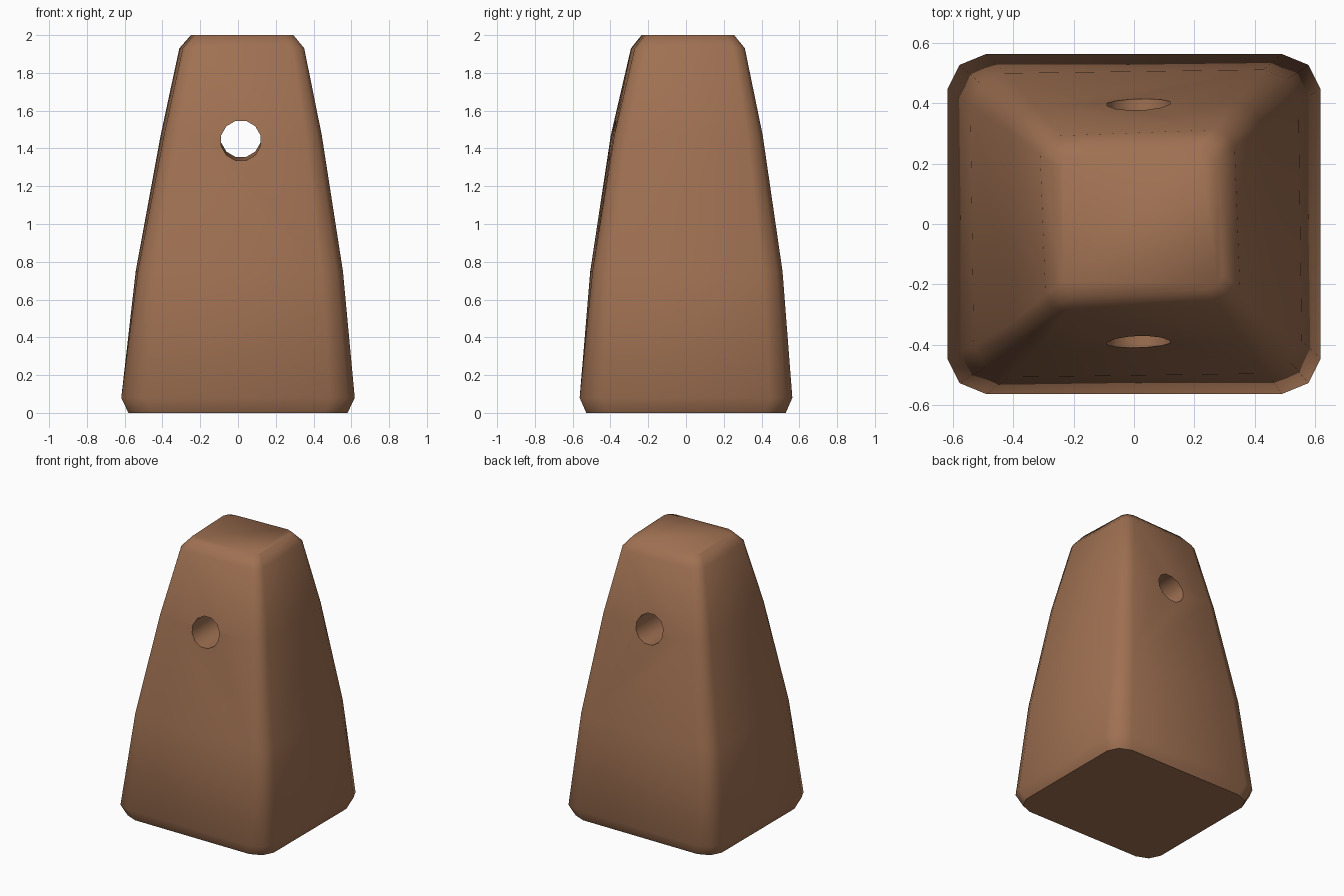
import bpy
import bmesh
from math import radians
from mathutils import Matrix, Vector

cube = bpy.data.objects.get("Cube")
if cube:
    bpy.data.objects.remove(cube, do_unlink=True)

clay = bpy.data.materials.new("brown_clay")
clay.use_nodes = True
colour = (0.35, 0.165, 0.085, 1)
clay.diffuse_color = colour
clay.node_tree.nodes["Principled BSDF"].inputs["Base Color"].default_value = colour

# Cross-sections: height, half width, half depth, x shift, y shift, twist in degrees
SECTIONS = [
    (0.0, 0.58, 0.528, 0, 0, 0),
    (0.08, 0.618, 0.563, 0, 0, 0),
    (0.75, 0.543, 0.503, 0.007, 0.002, 0.8),
    (1.47, 0.418, 0.393, 0.017, 0.004, 1.6),
    (1.93, 0.322, 0.292, 0.02, 0.01, 2.2),
    (2.0, 0.264, 0.237, 0.022, 0.01, 2.3),
]


def ring(bm, z, w, d, dx, dy, twist):
    """Rectangle with softened corners, counter-clockwise."""
    cut, mid = 0.21, 0.065
    verts = []
    for sx, sy in ((1, 1), (-1, 1), (-1, -1), (1, -1)):
        corner = [(w, d * (1 - cut)), (w * (1 - mid), d * (1 - mid)), (w * (1 - cut), d)]
        if sx * sy < 0:
            corner.reverse()
        for x, y in corner:
            p = Matrix.Rotation(radians(twist), 3, "Z") @ Vector((sx * x, sy * y, z))
            verts.append(bm.verts.new(p + Vector((dx, dy, 0))))
    return verts


# Tapered body
bm = bmesh.new()
rings = [ring(bm, *s) for s in SECTIONS]
for low, high in zip(rings, rings[1:]):
    for i in range(len(low)):
        j = (i + 1) % len(low)
        bm.faces.new((low[i], low[j], high[j], high[i]))
bm.faces.new(rings[-1])
bm.faces.new(rings[0][::-1])
bmesh.ops.recalc_face_normals(bm, faces=bm.faces)
mesh = bpy.data.meshes.new("weight_body")
bm.to_mesh(mesh)
bm.free()
body = bpy.data.objects.new("weight_body", mesh)
bpy.context.collection.objects.link(body)
mesh.materials.append(clay)

# Cord hole bored from front to back, rising slightly
bpy.ops.mesh.primitive_cylinder_add(
    vertices=12, radius=0.108, depth=2, location=(0.015, 0, 1.45),
    rotation=(radians(91.3), 0, 0))
cutter = bpy.context.object
cutter.name = "hole_cutter"
cutter.data.transform(Matrix.Rotation(radians(15), 4, "Z"))
cutter.data.materials.append(clay)
cutter.hide_render = True

bpy.ops.object.select_all(action="DESELECT")
body.select_set(True)
bpy.context.view_layer.objects.active = body
bore = body.modifiers.new("cord_hole", "BOOLEAN")
bore.operation = "DIFFERENCE"
bore.solver = "EXACT"
bore.object = cutter
bpy.ops.object.modifier_apply(modifier=bore.name)
bpy.data.objects.remove(cutter, do_unlink=True)

bpy.ops.object.shade_smooth_by_angle(angle=radians(58))
